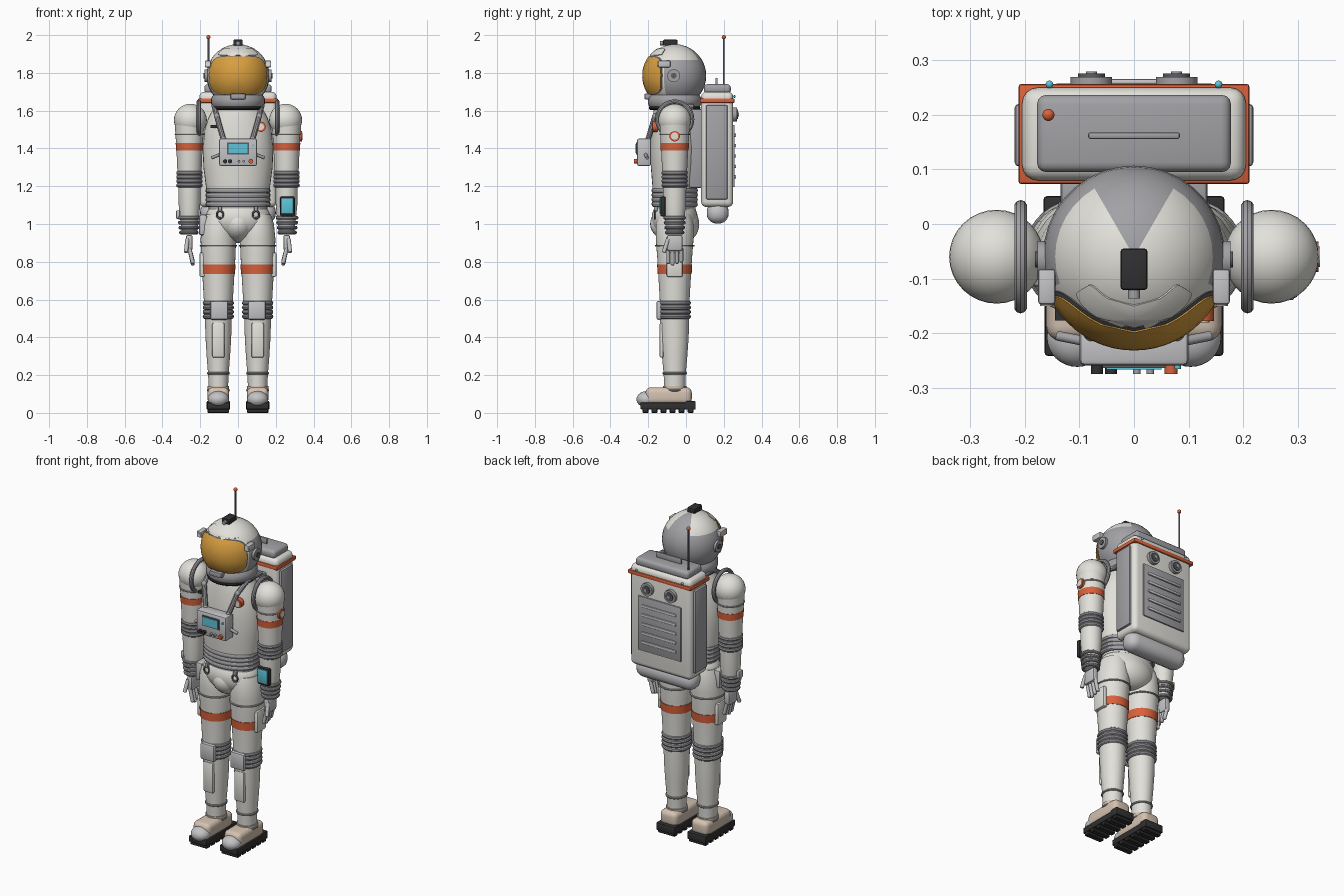
import bpy, bmesh, math
from mathutils import Vector, Matrix

old = bpy.data.objects.get("Cube")
if old:
    bpy.data.objects.remove(old, do_unlink=True)


def material(name, r, g, b):
    m = bpy.data.materials.new(name)
    m.use_nodes = True
    m.diffuse_color = (r, g, b, 1)
    m.node_tree.nodes["Principled BSDF"].inputs["Base Color"].default_value = (r, g, b, 1)
    return m


WHITE = material("suit_white", .76, .75, .70)
GRAY = material("mid_gray", .36, .36, .38)
LIGHT = material("light_gray", .55, .55, .57)
DARK = material("dark_gray", .11, .11, .12)
BLACK = material("rubber_black", .03, .03, .032)
ORANGE = material("orange", .70, .12, .045)
GOLD = material("visor_gold", .68, .34, .05)
CYAN = material("screen_cyan", .11, .55, .68)
BEIGE = material("boot_beige", .66, .54, .44)
CY = -.06  # depth of the body axis


def finish(name, bm, *mats):
    bmesh.ops.recalc_face_normals(bm, faces=bm.faces[:])
    me = bpy.data.meshes.new(name)
    bm.to_mesh(me)
    bm.free()
    ob = bpy.data.objects.new(name, me)
    bpy.context.collection.objects.link(ob)
    for m in mats:
        me.materials.append(m)
    return ob


def box(name, c, size, mat, bevel=.006, seg=2):
    bm = bmesh.new()
    bmesh.ops.create_cube(bm, size=1)
    bmesh.ops.scale(bm, vec=size, verts=bm.verts)
    bmesh.ops.translate(bm, vec=c, verts=bm.verts)
    if bevel:
        bmesh.ops.bevel(bm, geom=bm.edges[:], offset=bevel, segments=seg, profile=.5, affect='EDGES')
    return finish(name, bm, mat)


def ball(name, c, radii, mat):
    bm = bmesh.new()
    m = Matrix.Translation(c) @ Matrix.Diagonal((*radii, 1))
    bmesh.ops.create_uvsphere(bm, u_segments=32, v_segments=18, radius=1, matrix=m)
    return finish(name, bm, mat)


def rod(name, a, b, r, mat, seg=20):
    a, b = Vector(a), Vector(b)
    bm = bmesh.new()
    m = Matrix.Translation((a + b) / 2) @ (b - a).to_track_quat('Z', 'Y').to_matrix().to_4x4()
    bmesh.ops.create_cone(bm, cap_ends=True, segments=seg, radius1=r, radius2=r,
                          depth=(b - a).length, matrix=m)
    return finish(name, bm, mat)


def loft(name, rows, x, mat, y=CY, seg=36):
    """Closed stack of ellipses given as (z, x radius, y radius)."""
    bm = bmesh.new()
    loops = []
    for z, rx, ry in rows:
        ang = [math.tau * i / seg for i in range(seg)]
        loops.append([bm.verts.new((x + rx * math.cos(a), y + ry * math.sin(a), z)) for a in ang])
    for lo, hi in zip(loops, loops[1:]):
        for i in range(seg):
            j = (i + 1) % seg
            bm.faces.new((lo[i], lo[j], hi[j], hi[i]))
    bm.faces.new(loops[0])
    bm.faces.new(loops[-1])
    return finish(name, bm, mat)


def ring(name, c, rx, ry, r, mat, rot=(0, 0, 0)):
    bpy.ops.mesh.primitive_torus_add(location=c, rotation=rot, major_radius=rx, minor_radius=r,
                                     major_segments=36, minor_segments=10)
    ob = bpy.context.object
    ob.name = name
    ob.scale.y = ry / rx
    ob.data.materials.append(mat)
    return ob


HEAD = Vector((0, CY, 1.785))


def head_patch(name, R, half_lon, lat0, lat1, mat, power=.45):
    """Rounded-rectangle shell lying on the helmet front."""
    bm = bmesh.new()
    n, loops = 48, []
    for t, rad in [(k / 10, R) for k in range(1, 11)] + [(1, R - .02)]:
        loop = []
        for i in range(n):
            c, s = math.cos(math.tau * i / n), math.sin(math.tau * i / n)
            u = t * math.copysign(abs(c) ** power, c)
            v = t * math.copysign(abs(s) ** power, s)
            lon = math.radians(u * half_lon)
            lat = math.radians((lat0 + lat1) / 2 + v * (lat1 - lat0) / 2)
            d = Vector((math.sin(lon) * math.cos(lat), -math.cos(lon) * math.cos(lat), math.sin(lat)))
            loop.append(bm.verts.new(HEAD + rad * d))
        loops.append(loop)
    bm.faces.new(loops[0])
    for p, q in zip(loops, loops[1:]):
        for i in range(n):
            bm.faces.new((p[i], p[i - 1], q[i - 1], q[i]))
    return finish(name, bm, mat)


# Helmet: white crown and front, gray back with a wedge rising to the top
bm = bmesh.new()
bmesh.ops.create_uvsphere(bm, u_segments=36, v_segments=18, radius=.167)
for f in bm.faces:
    p = f.calc_center_median()
    lon = math.degrees(math.atan2(p.y, p.x))
    f.material_index = int((p.z < .083 and (lon > -20 or lon < -160)) or 60 < lon < 120)
bmesh.ops.translate(bm, vec=HEAD, verts=bm.verts)
finish("helmet", bm, WHITE, GRAY)
head_patch("visor_frame", .169, 67, -37, 39, DARK)
head_patch("visor", .172, 64, -35, 36, GOLD)
head_patch("helmet_brow", .171, 58, 40, 58, WHITE, .3)
box("helmet_camera", (0, -.083, 1.96), (.05, .076, .032), BLACK)
rod("camera_lens", (0, -.115, 1.957), (0, -.137, 1.957), .011, GRAY)
box("chin_piece", (0, -.2, 1.675), (.08, .04, .03), GRAY)
loft("neck_ring", [(1.615, .128, .128), (1.635, .142, .142), (1.665, .142, .142), (1.685, .13, .13)], 0, GRAY)
ring("neck_seal", (0, CY, 1.615), .126, .126, .011, BLACK)

# Torso, waist bellows and pelvis
loft("torso", [(1.08, .155, .11), (1.2, .17, .118), (1.3, .183, .126), (1.4, .187, .13), (1.5, .177, .125),
               (1.56, .158, .117), (1.61, .132, .11), (1.64, .115, .1)], 0, WHITE)
for i in range(4):
    ring("waist_ring", (0, CY, 1.105 + .024 * i), .158, .112, .015, GRAY)
ball("pelvis", (0, CY, 1.03), (.172, .122, .115), WHITE)
ball("crotch", (0, -.062, 1.0), (.09, .128, .095), WHITE)
ball("seat", (0, -.02, 1.0), (.13, .09, .1), WHITE)

# Chest control unit
box("chest_unit", (0, -.222, 1.38), (.2, .075, .145), LIGHT, .01)
box("chest_screen_frame", (0, -.261, 1.4), (.116, .006, .062), DARK, 0)
box("chest_screen", (0, -.264, 1.4), (.1, .006, .048), CYAN, 0)
for x, r, m in [(-.068, .011, BLACK), (-.042, .011, BLACK), (.005, .007, GRAY), (.03, .007, GRAY), (.068, .012, ORANGE)]:
    rod("chest_knob", (x, -.255, 1.332), (x, -.275, 1.332), r, m)
rod("chest_light", (.08, -.255, 1.415), (.08, -.266, 1.415), .006, CYAN)
rod("chest_patch", (.12, -.15, 1.515), (.12, -.178, 1.515), .027, ORANGE)
rod("chest_patch_center", (.12, -.15, 1.515), (.12, -.181, 1.515), .018, WHITE)
box("name_plate", (-.122, -.162, 1.515), (.045, .03, .016), BLACK, 0)

# Backpack
box("pack_body", (0, .165, 1.395), (.41, .17, .61), WHITE, .028, 4)
box("pack_band", (0, .165, 1.653), (.424, .184, .024), ORANGE, .006)
box("pack_top_plate", (0, .166, 1.715), (.356, .142, .05), GRAY, .018, 3)
box("pack_top_handle", (0, .162, 1.755), (.168, .012, .036), GRAY, .004)
box("pack_tank", (0, .168, 1.06), (.4, .116, .116), LIGHT, .052, 5)
box("pack_mount", (0, .055, 1.4), (.27, .08, .42), GRAY, .01)
box("pack_back_panel", (0, .252, 1.36), (.29, .012, .33), GRAY, .005)
for i in range(5):
    box("pack_louver", (0, .26, 1.25 + .055 * i), (.23, .012, .018), LIGHT, .005)
rod("antenna", (-.157, .2, 1.69), (-.157, .2, 1.985), .005, DARK, 12)
ball("antenna_tip", (-.157, .2, 1.989), (.011, .011, .011), ORANGE)

# Wrist computer on the left arm, small gauge on the right
box("wrist_computer", (.262, -.122, 1.093), (.078, .028, .105), BLACK, .008)
box("wrist_screen", (.262, -.136, 1.095), (.062, .006, .082), CYAN, .002)
box("wrist_gauge", (-.318, CY, 1.05), (.02, .04, .045), LIGHT, .005)
rod("arm_patch", (.31, CY, 1.465), (.338, CY, 1.465), .028, ORANGE)
rod("arm_patch_center", (.31, CY, 1.465), (.341, CY, 1.465), .019, WHITE)
box("hip_pouch", (-.185, -.07, .995), (.045, .09, .11), LIGHT, .012)

for s in (-1, 1):
    # Helmet fittings
    rod("ear_pad", (s * .14, -.065, 1.785), (s * .177, -.065, 1.785), .034, GRAY, 28)
    rod("ear_cap", (s * .17, -.065, 1.785), (s * .182, -.065, 1.785), .015, DARK)
    box("helmet_lamp", (s * .16, -.115, 1.847), (.032, .065, .036), LIGHT)
    rod("lamp_lens", (s * .16, -.14, 1.847), (s * .16, -.15, 1.847), .012, WHITE)

    # Harness
    path = [(.125, .04, 1.62), (.125, -.08, 1.625), (.112, -.165, 1.57), (.078, -.2, 1.45)]
    for a, b in zip(path, path[1:]):
        rod("shoulder_strap", (s * a[0], *a[1:]), (s * b[0], *b[1:]), .014, GRAY, 10)
        ball("strap_joint", (s * b[0], *b[1:]), (.015, .015, .015), GRAY)
    rod("chest_handle", (s * .09, -.215, 1.37), (s * .14, -.205, 1.35), .009, GRAY, 12)
    ring("belt_ring", (s * .095, -.165, 1.05), .017, .02, .005, DARK, (math.pi / 2, 0, 0))
    box("belt_clip", (s * .095, -.16, 1.08), (.02, .02, .025), GRAY, .004)

    # Arm
    x = s * .257
    ring("shoulder_ring", (s * .208, CY, 1.555), .092, .092, .012, GRAY, (0, math.pi / 2, 0))
    ball("shoulder", (s * .252, CY, 1.55), (.087, .086, .086), WHITE)
    loft("upper_arm", [(1.22, .06, .06), (1.3, .065, .067), (1.4, .069, .072), (1.5, .076, .078), (1.55, .08, .08)], x, WHITE)
    loft("arm_band", [(1.39, .071, .074), (1.43, .073, .076)], x, ORANGE)
    ring("sleeve_ring", (x, CY, 1.475), .073, .076, .005, GRAY)
    for i in range(4):
        ring("elbow_ring", (x, CY, 1.205 + .022 * i), .057, .057, .013, GRAY)
    loft("forearm", [(.95, .04, .042), (1.03, .05, .052), (1.1, .057, .06), (1.22, .06, .062)], x, WHITE)
    for i, r in enumerate((.042, .045, .048, .05)):
        ring("wrist_ring", (s * .26, CY, .955 + .026 * i), r, r, .01, GRAY)

    # Glove
    box("palm", (s * .258, CY, .9), (.036, .084, .085), LIGHT, .012)
    for i in range(4):
        y = -.094 + .023 * i
        tip = (s * .24, y, .79 + .008 * abs(i - 1))
        rod("finger", (s * .257, y, .87), tip, .0105, LIGHT, 12)
        ball("fingertip", tip, (.0105, .0105, .0105), GRAY)
    rod("thumb", (s * .268, -.095, .92), (s * .276, -.118, .85), .011, LIGHT, 12)

    # Leg
    x = s * .104
    loft("leg", [(.1, .05, .055), (.2, .054, .058), (.3, .062, .067), (.4, .068, .074), (.5, .071, .077), (.6, .077, .079),
                 (.72, .084, .086), (.82, .09, .092), (.92, .094, .1), (1.0, .086, .1), (1.05, .07, .085)], x, WHITE)
    loft("thigh_band", [(.735, .088, .09), (.785, .091, .093)], x, ORANGE)
    ring("thigh_ring", (x, CY, .885), .094, .1, .005, GRAY)
    for i in range(4):
        ring("knee_ring", (x, CY, .51 + .024 * i), .07, .073, .013, GRAY)
    box("knee_pad", (s * .1, -.143, .543), (.094, .026, .1), LIGHT, .01)
    box("shin_pad", (s * .104, -.129, .385), (.066, .022, .185), WHITE, .009)
    for z in (.21, .12):
        ring("ankle_ring", (x, CY, z), .054, .058, .007, GRAY)
    box("thigh_pouch", (s * .189, CY, .785), (.03, .085, .13), WHITE, .009)

    # Boot
    box("boot", (x, -.092, .09), (.114, .245, .09), BEIGE, .028, 4)
    loft("boot_cuff", [(.09, .056, .064), (.142, .057, .062)], x, BEIGE)
    ball("toe_cap", (x, -.208, .072), (.056, .054, .043), LIGHT)
    box("sole", (x, -.097, .037), (.12, .29, .036), BLACK, .006)
    box("heel", (x, .025, .04), (.124, .052, .046), BLACK, .006)
    for i in range(6):
        box("tread", (x, -.215 + .048 * i, .012), (.114, .032, .024), BLACK, .004, 1)

    # Backpack side panels, vents and lights
    box("pack_side_panel", (s * .207, .163, 1.38), (.024, .115, .5), GRAY, .008)
    rod("pack_vent", (s * .078, .24, 1.58), (s * .078, .27, 1.58), .038, GRAY, 28)
    rod("vent_core", (s * .078, .26, 1.58), (s * .078, .276, 1.58), .025, DARK, 24)
    rod("vent_hub", (s * .078, .26, 1.58), (s * .078, .28, 1.58), .01, GRAY)
    ball("pack_light", (s * .155, .256, 1.675), (.007, .007, .007), CYAN)

# Smooth shading with crisp edges
bpy.ops.object.select_all(action='DESELECT')
for ob in bpy.context.scene.objects:
    if ob.type == 'MESH':
        ob.select_set(True)
        bpy.context.view_layer.objects.active = ob
bpy.ops.object.shade_smooth_by_angle(angle=math.radians(35))
